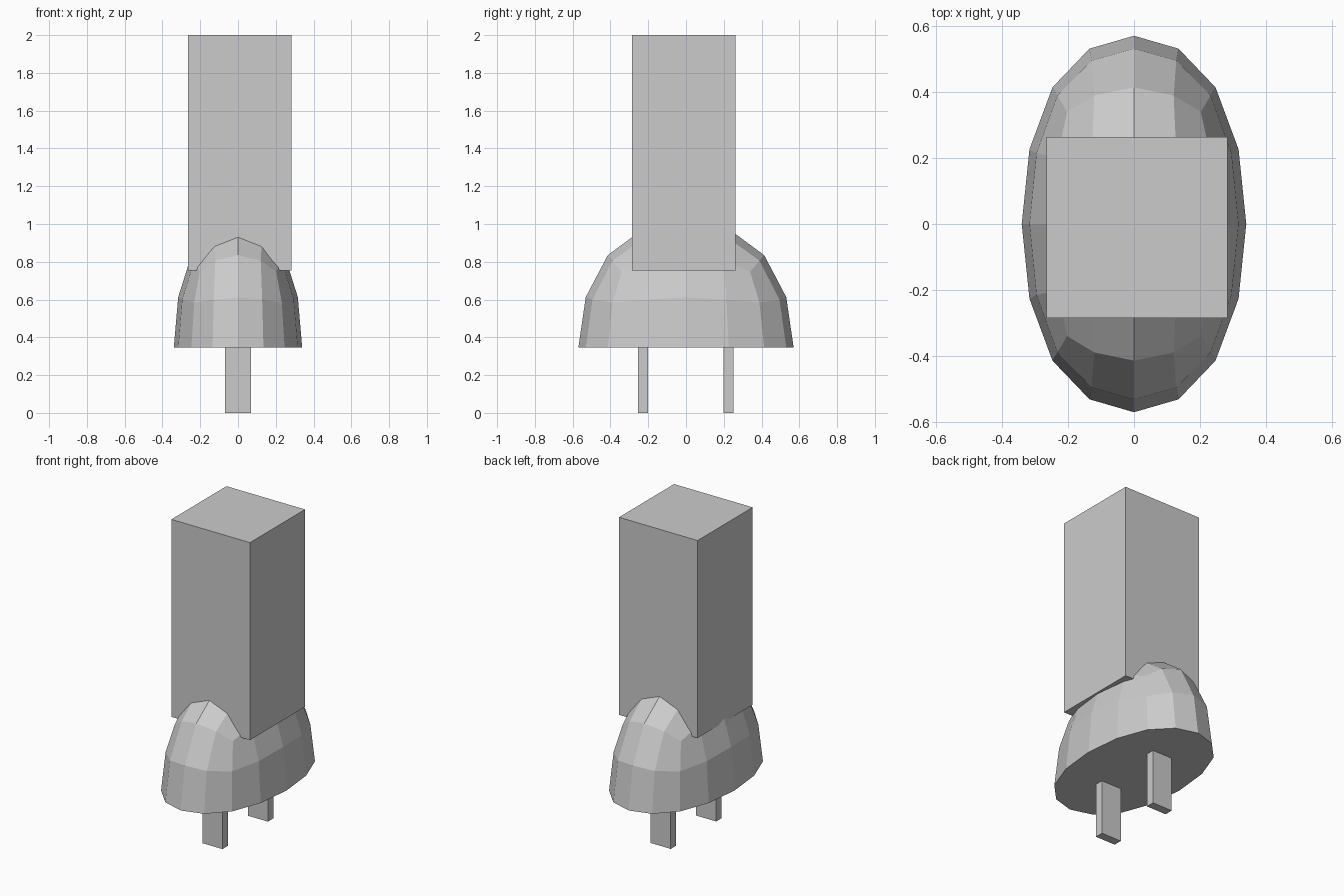
import bpy, bmesh
from mathutils import Vector

cube = bpy.data.objects.get("Cube")
if cube:
    bpy.data.objects.remove(cube, do_unlink=True)

# Single plain grey
grey = bpy.data.materials.new("plain_grey")
grey.use_nodes = True
colour = (0.6, 0.6, 0.6, 1.0)
grey.diffuse_color = colour
grey.node_tree.nodes["Principled BSDF"].inputs["Base Color"].default_value = colour


def add_object(name, bm):
    mesh = bpy.data.meshes.new(name)
    bm.to_mesh(mesh)
    bm.free()
    mesh.materials.append(grey)
    obj = bpy.data.objects.new(name, mesh)
    bpy.context.collection.objects.link(obj)
    return obj


def box(name, low, high):
    low, high = Vector(low), Vector(high)
    bm = bmesh.new()
    bmesh.ops.create_cube(bm, size=1)
    bmesh.ops.scale(bm, vec=high - low, verts=bm.verts)
    bmesh.ops.translate(bm, vec=(low + high) / 2, verts=bm.verts)
    return add_object(name, bm)


# Dome: rounded cube, halved, closed underneath and stretched
bm = bmesh.new()
bmesh.ops.create_cube(bm, size=2)
dome = add_object("plug_dome", bm)
dome.modifiers.new("round", 'SUBSURF').levels = 2
bpy.context.view_layer.update()
bm = bmesh.new()
bm.from_object(dome, bpy.context.evaluated_depsgraph_get())
dome.modifiers.clear()
bmesh.ops.delete(bm, geom=[v for v in bm.verts if v.co.z < -0.01], context='VERTS')
bmesh.ops.holes_fill(bm, edges=[e for e in bm.edges if e.is_boundary], sides=0)
bmesh.ops.recalc_face_normals(bm, faces=bm.faces)
radius = max(v.co.x for v in bm.verts)
bmesh.ops.scale(bm, vec=Vector((0.34, 0.57, 0.675)) / radius, verts=bm.verts)
bmesh.ops.translate(bm, vec=(0, 0, 0.345), verts=bm.verts)
for face in bm.faces:
    face.smooth = False
bm.to_mesh(dome.data)
bm.free()

# Tall block on top, slightly off centre
box("upper_block", (-0.265, -0.285, 0.755), (0.283, 0.263, 2.0))

# Two flat prongs
for name, y in (("front_prong", -0.228), ("back_prong", 0.225)):
    box(name, (-0.07, y - 0.027, 0), (0.07, y + 0.027, 0.4))
